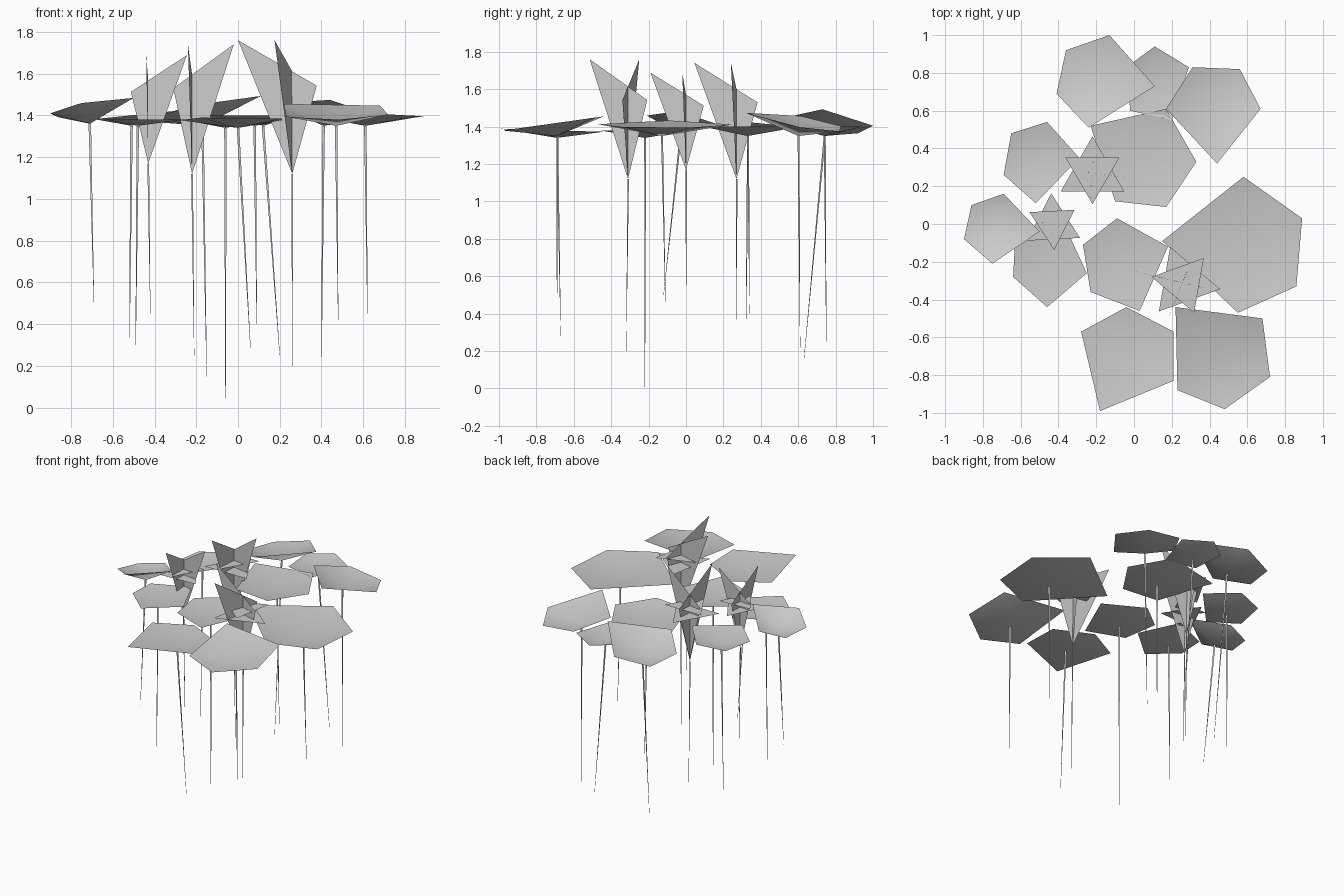
import bpy
import bmesh
from math import cos, sin, radians
from mathutils import Vector

start_cube = bpy.data.objects.get("Cube")
if start_cube:
    bpy.data.objects.remove(start_cube, do_unlink=True)

# One plain grey covers every surface
grey = bpy.data.materials.new("pale_grey")
grey.use_nodes = True
tone = (.6, .6, .6, 1)
grey.diffuse_color = tone
grey.node_tree.nodes["Principled BSDF"].inputs["Base Color"].default_value = tone


def finish(name, bm, smooth=False):
    """Turn a bmesh into a named, coloured scene object."""
    mesh = bpy.data.meshes.new(name)
    bm.to_mesh(mesh)
    bm.free()
    mesh.materials.append(grey)
    for polygon in mesh.polygons:
        polygon.use_smooth = smooth
    result = bpy.data.objects.new(name, mesh)
    bpy.context.collection.objects.link(result)
    return result


def stem(name, top, foot, width=.007):
    """Three-sided stalk that thins out toward the foot."""
    bm = bmesh.new()
    rings = []
    for point, radius in ((Vector(top), width), (Vector(foot), width * .15)):
        ring = []
        for side in range(3):
            angle = radians(120 * side + 90)
            offset = Vector((cos(angle), sin(angle), 0)) * radius
            ring.append(bm.verts.new(point + offset))
        rings.append(ring)
    upper, lower = rings
    for side in range(3):
        following = (side + 1) % 3
        bm.faces.new((upper[side], lower[side], lower[following], upper[following]))
    finish(name, bm)


def pad(name, centre, foot, outline, rim=1.4, tilt=(0, 0), apex=1.35):
    """Shallow five-sided leaf cup on a stalk; tilt is the slope along x and y."""
    bm = bmesh.new()
    hub = bm.verts.new((*centre, apex))
    edge = []
    for x, y in outline:
        height = rim + tilt[0] * (x - centre[0]) + tilt[1] * (y - centre[1])
        edge.append(bm.verts.new((x, y, height)))
    for index, corner in enumerate(edge):
        bm.faces.new((hub, corner, edge[(index + 1) % len(edge)]))
    bmesh.ops.recalc_face_normals(bm, faces=bm.faces)
    bm.normal_update()
    if sum(face.normal.z for face in bm.faces) < 0:
        bmesh.ops.reverse_faces(bm, faces=bm.faces)
    finish(name + "_pad", bm, smooth=True)
    stem(name + "_stem", (*centre, apex), foot)


def flower(name, base, foot, size, turn, tips):
    """Two crossed upright petals and two level petals forming a star."""
    bm = bmesh.new()
    root = Vector(base)
    height = size * .64

    def petal(points):
        bm.faces.new([bm.verts.new(point) for point in points])

    # Upright petals: a tall tip on one side and a short corner opposite
    for x, y in tips:
        tall = root + Vector((x, y, height))
        short = root + Vector((-x * .45, -y * .5, height * .66))
        petal((root, tall, short))

    # Level petals: a pair of triangles turned against each other
    for start, level, radius in ((turn, .64, .17), (turn + 60, .56, .2)):
        corners = []
        for side in range(3):
            angle = radians(start + 120 * side)
            offset = Vector((cos(angle), sin(angle), 0)) * radius * size
            corners.append(root + offset + Vector((0, 0, height * level)))
        petal(corners)
    finish(name + "_flower", bm)
    stem(name + "_flower_stem", base, foot, .005)


# Pads at the back
pad("back_right", (-.17, .74), (-.15, .63, .15),
    ((-.13, 1), (-.36, .92), (-.41, .69), (-.24, .51), (.11, .73)),
    rim=1.43, tilt=(.22, -.13))
pad("back_middle", (.12, .74), (.2, .75, .25),
    ((.11, .94), (-.04, .83), (-.02, .6), (.2, .55), (.29, .83)))
pad("back_left", (.41, .6), (.4, .61, .22),
    ((.31, .83), (.17, .61), (.44, .32), (.67, .61), (.56, .82)),
    rim=1.43, tilt=(-.12, -.17))
pad("middle_back", (.08, .33), (.09, .34, .4),
    ((.17, .61), (-.23, .52), (-.1, .12), (.17, .09), (.33, .33)))

# Pads on the right
pad("right_back", (-.51, .33), (-.52, .32, .3),
    ((-.46, .54), (-.65, .48), (-.69, .26), (-.52, .11), (-.29, .35)),
    tilt=(.1, 0))
pad("far_right", (-.71, -.03), (-.69, -.12, .5),
    ((-.69, .16), (-.86, .1), (-.9, -.08), (-.75, -.21), (-.5, -.04)),
    rim=1.44, tilt=(.2, -.15), apex=1.36)
pad("right_front", (-.48, -.22), (-.49, -.22, .3),
    ((-.38, .02), (-.63, -.09), (-.64, -.28), (-.46, -.44), (-.25, -.26)),
    rim=1.38)

# Pads at the front and left
pad("middle_front", (-.06, -.22), (-.06, -.22, 0),
    ((-.09, .03), (-.27, -.11), (-.23, -.36), (.03, -.46), (.18, -.12)),
    rim=1.38, apex=1.34)
pad("large_left", (.61, -.13), (.62, -.11, .45),
    ((.58, .25), (.15, -.09), (.55, -.47), (.86, -.33), (.89, .03)),
    rim=1.41, tilt=(-.05, 0))
pad("front_right", (0, -.69), (.06, -.67, .28),
    ((-.04, -.44), (-.28, -.57), (-.18, -.99), (.21, -.83), (.21, -.57)),
    rim=1.38, tilt=(0, -.03), apex=1.34)
pad("front_left", (.47, -.69), (.48, -.69, .42),
    ((.22, -.44), (.23, -.88), (.48, -.98), (.72, -.81), (.68, -.5)),
    rim=1.42, tilt=(0, .14))

# Flowers
flower("left", (.26, -.31, 1.12), (.26, -.32, .2), 1, 50,
       ((-.26, .06), (-.085, -.205)))
flower("back", (-.22, .27, 1.12), (-.21, .27, .25), .97, 30,
       ((.2, -.03), (-.02, -.225)))
flower("right", (-.43, 0, 1.17), (-.42, 0, .45), .81, 33,
       ((.185, -.02), (-.01, -.19)))
